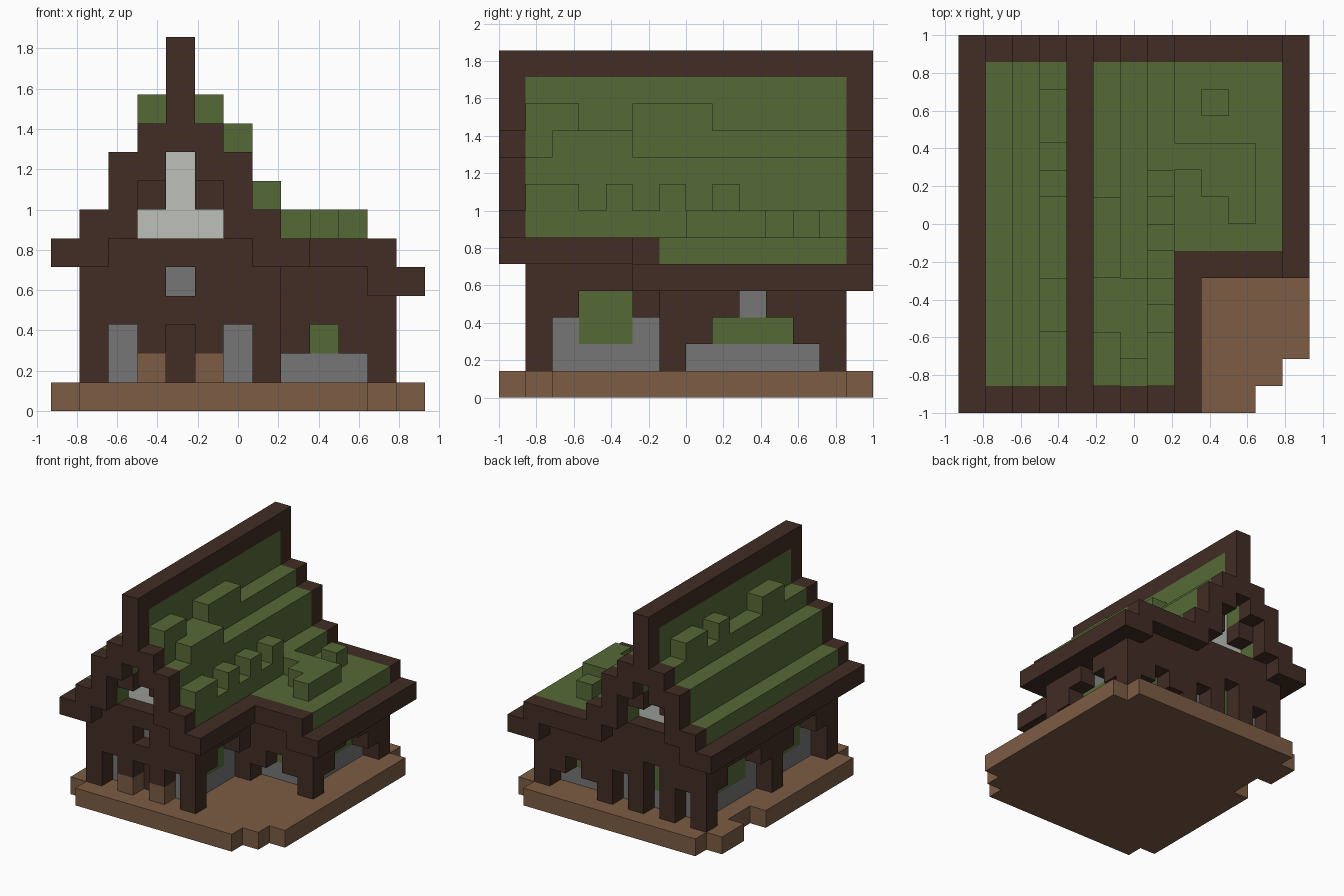
import bpy
import bmesh
from mathutils import Vector

default_cube = bpy.data.objects.get("Cube")
if default_cube:
    bpy.data.objects.remove(default_cube, do_unlink=True)

U = 1 / 7                       # edge length of one block
OFFSET = Vector((-6.5, -7, 0))  # block grid origin


def material(name, r, g, b):
    m = bpy.data.materials.new(name)
    m.use_nodes = True
    m.diffuse_color = (r, g, b, 1)
    m.node_tree.nodes["Principled BSDF"].inputs["Base Color"].default_value = (r, g, b, 1)
    return m


dark = material("dark timber", .054, .026, .018)
brown = material("light wood", .205, .107, .058)
green = material("moss green", .093, .144, .037)
gray = material("stone gray", .18, .18, .18)
white = material("pale plaster", .51, .53, .49)

parts = {"base": brown, "inner_wall": gray, "attic": white, "timber_frame": dark,
         "door": dark, "post_foot": brown, "window_panel": green, "roof": green,
         "roof_moss": green, "roof_trim": dark}
blocks = {}


def cells(x, y, z):
    return [(i, j, k) for i in range(*x) for j in range(*y) for k in range(*z)]


def fill(part, x, y, z):
    for c in cells(x, y, z):
        blocks[c] = part


def carve(x, y, z):
    for c in cells(x, y, z):
        blocks.pop(c, None)


# Base slab with nibbled corners
fill("base", (0, 13), (0, 14), (0, 1))
carve((11, 13), (0, 1), (0, 1))
carve((12, 13), (1, 2), (0, 1))
carve((12, 13), (13, 14), (0, 1))
carve((0, 1), (0, 1), (0, 1))
carve((0, 1), (13, 14), (0, 1))
carve((0, 1), (9, 11), (0, 1))

# Timber shell around a recessed stone core: main house and side wing
fill("timber_frame", (8, 12), (6, 13), (1, 5))
fill("inner_wall", (8, 11), (7, 12), (1, 5))
fill("timber_frame", (1, 8), (1, 13), (1, 5))
fill("inner_wall", (2, 7), (2, 12), (1, 5))

# Front and back openings
for y in (1, 12):
    for x in (2, 4, 6):
        carve((x, x + 1), (y, y + 1), (1, 3))
carve((4, 5), (1, 2), (4, 5))
carve((4, 5), (12, 13), (3, 4))
fill("door", (4, 5), (2, 3), (1, 3))
fill("window_panel", (4, 5), (11, 12), (2, 4))
for x in (3, 5):
    fill("post_foot", (x, x + 1), (1, 2), (1, 2))

# Arched side openings with green panels behind
for x, inner, y0, y1 in ((7, 6, 2, 6), (1, 2, 2, 6), (1, 2, 7, 12)):
    carve((x, x + 1), (y0, y1), (1, 3))
    carve((x, x + 1), (y0 + 1, y1 - 1), (3, 4))
    fill("window_panel", (inner, inner + 1), (y0 + 1, y1 - 1), (2, 4))

# Wing openings: stepped arch on the side, low arches front and back
for step in range(3):
    carve((11, 12), (7 + step, 12 - step), (1 + step, 2 + step))
fill("window_panel", (10, 11), (8, 11), (2, 3))
for y, inner in ((6, 7), (12, 11)):
    carve((8, 11), (y, y + 1), (1, 2))
    carve((9, 10), (y, y + 1), (2, 3))
    fill("window_panel", (9, 10), (inner, inner + 1), (2, 3))

# Stepped main roof, symmetric about the ridge column
RIDGE = 4
for d, (low, high) in enumerate(((9, 13), (8, 10), (6, 9), (5, 7), (5, 6))):
    for x in {RIDGE - d, RIDGE + d}:
        if d < 3:
            fill("timber_frame", (x, x + 1), (1, 13), (5, low))
            fill("attic", (x, x + 1), (2, 12), (5, low))
        fill("roof", (x, x + 1), (1, 13), (low, high))
        for y in (0, 13):
            fill("roof_trim", (x, x + 1), (y, y + 1), (low, high))
fill("roof_trim", (RIDGE, RIDGE + 1), (0, 14), (12, 13))
fill("roof_trim", (0, 1), (0, 14), (5, 6))
fill("roof_trim", (8, 9), (0, 6), (5, 6))

# Gable windows reveal the pale attic
for y in (1, 12):
    carve((3, 6), (y, y + 1), (6, 7))
    carve((4, 5), (y, y + 1), (7, 9))

# Wing roof
fill("roof", (8, 12), (6, 13), (5, 6))
for y in (5, 13):
    fill("roof_trim", (8, 12), (y, y + 1), (5, 6))
    fill("roof_trim", (11, 13), (y, y + 1), (4, 5))
fill("roof_trim", (12, 13), (5, 14), (4, 5))

# Moss clumps on the roof: column, level, spans along the roof
for x, z, spans in ((3, 10, ((3, 5), (8, 9), (10, 12))),
                    (5, 10, ((1, 3), (5, 8))),
                    (6, 9, ((2, 5),)),
                    (7, 7, ((1, 3), (4, 5), (6, 7), (8, 9))),
                    (8, 6, ((9, 10),)),
                    (9, 6, ((8, 10), (11, 12))),
                    (10, 6, ((7, 10),))):
    for span in spans:
        fill("roof_moss", (x, x + 1), span, (z, z + 1))


# Turn each part's exposed block sides into one clean mesh
def build(part, mat):
    bm = bmesh.new()
    for c, owner in blocks.items():
        if owner != part:
            continue
        for axis in range(3):
            for sign in (-1, 1):
                n = Vector((0, 0, 0))
                n[axis] = sign
                if tuple(int(a + b) for a, b in zip(c, n)) in blocks:
                    continue
                s, t = Vector((0, 0, 0)), Vector((0, 0, 0))
                s[(axis + 1) % 3] = .5
                t[(axis + 2) % 3] = .5 * sign
                mid = Vector(c) + Vector((.5, .5, .5)) + n * .5 + OFFSET
                ring = (mid - s - t, mid + s - t, mid + s + t, mid - s + t)
                bm.faces.new([bm.verts.new(p * U) for p in ring])
    bmesh.ops.remove_doubles(bm, verts=bm.verts, dist=.001)
    bmesh.ops.dissolve_limit(bm, angle_limit=.01, verts=bm.verts, edges=bm.edges)
    mesh = bpy.data.meshes.new(part)
    bm.to_mesh(mesh)
    bm.free()
    mesh.materials.append(mat)
    bpy.context.collection.objects.link(bpy.data.objects.new(part, mesh))


for part_name, part_material in parts.items():
    build(part_name, part_material)
